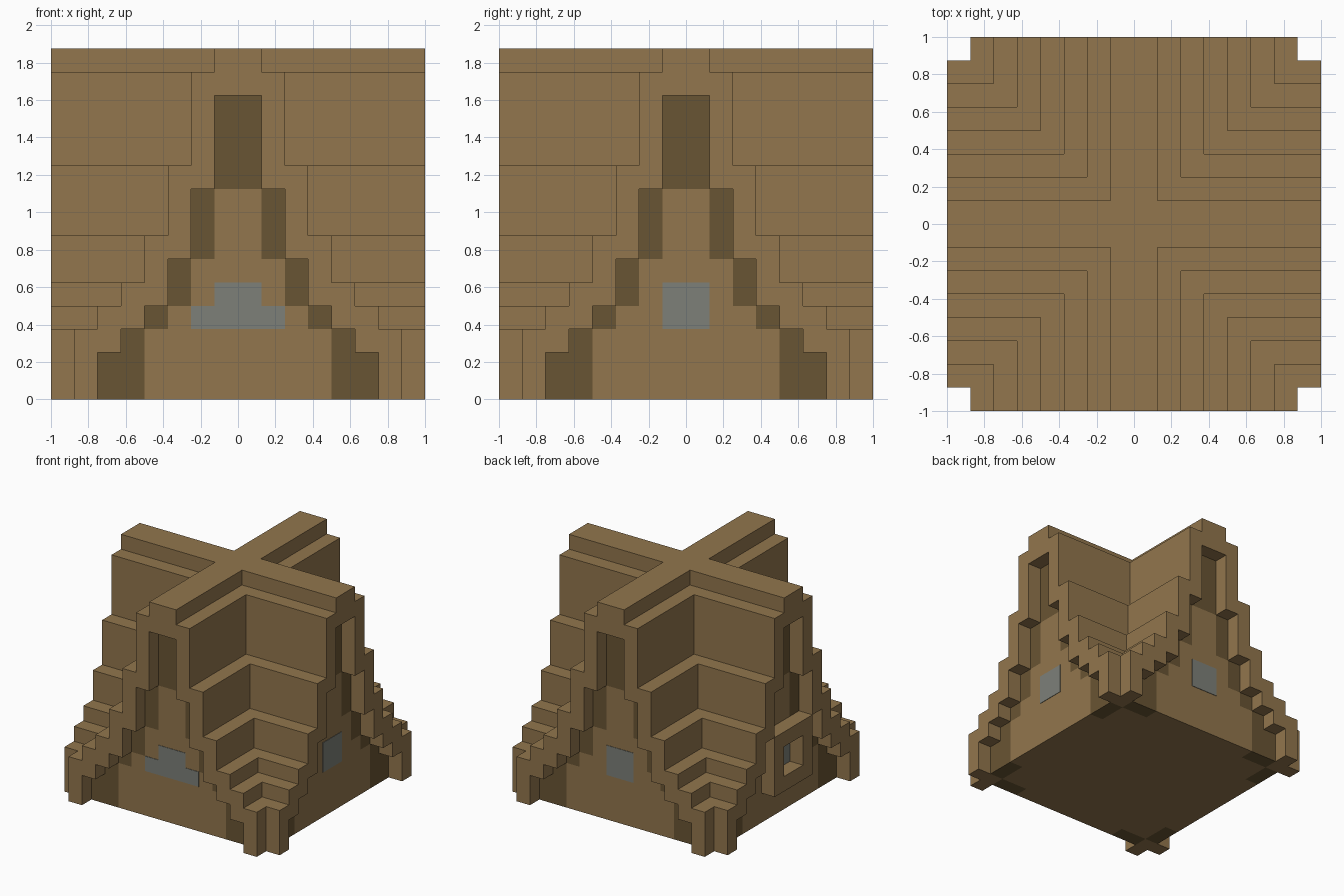
import bpy, bmesh
from math import pi
from mathutils import Matrix

cube = bpy.data.objects.get("Cube")
if cube:
    bpy.data.objects.remove(cube, do_unlink=True)

U = 1 / 8  # block size; all shapes below are measured in blocks

# Stepped outlines, listed from the ridge down as (half width, top height)
ROOF = [(1, 15), (2, 14), (3, 10), (4, 7), (5, 5), (6, 4), (7, 3)]
OPENING = [(1, 13), (2, 9), (3, 6), (4, 4), (5, 3), (6, 2)]
WALL = [(1, 9), (2, 6), (3, 4), (4, 3)]


def material(name, color):
    m = bpy.data.materials.new(name)
    m.use_nodes = True
    m.diffuse_color = (*color, 1)
    m.node_tree.nodes["Principled BSDF"].inputs["Base Color"].default_value = (*color, 1)
    return m


brown = material("wood_brown", (0.287, 0.181, 0.074))
dark = material("dark_wood", (0.141, 0.089, 0.033))
glass = material("window_grey", (0.205, 0.216, 0.191))


def prism(bm, points, direction):
    """Extrude a closed outline of 3D points."""
    face = bm.faces.new([bm.verts.new(p) for p in points])
    new = bmesh.ops.extrude_face_region(bm, geom=[face], use_keep_orig=True)["geom"]
    bmesh.ops.translate(bm, vec=direction,
                        verts=[g for g in new if isinstance(g, bmesh.types.BMVert)])


def panel(bm, outline, y0, y1):
    """Extrude an x-z outline from depth y0 to y1."""
    prism(bm, [(x, y0, z) for x, z in outline], (0, y1 - y0, 0))


def rect(x0, x1, z0, z1):
    return [(x0, z0), (x1, z0), (x1, z1), (x0, z1)]


def steps(tiers):
    """Stepped line from the bottom left over the top to the bottom right."""
    right = []
    for i, (half, top) in enumerate(tiers):
        below = tiers[i + 1][1] if i + 1 < len(tiers) else 0
        right += [(half, top), (half, below)]
    return [(-x, z) for x, z in reversed(right)] + right


def finish(bm, name, mat, turn=0):
    bmesh.ops.recalc_face_normals(bm, faces=bm.faces)
    bm.transform(Matrix.Rotation(turn * pi / 2, 4, "Z") @ Matrix.Scale(U, 4))
    mesh = bpy.data.meshes.new(name)
    bm.to_mesh(mesh)
    bm.free()
    mesh.materials.append(mat)
    bpy.context.collection.objects.link(bpy.data.objects.new(name, mesh))


# Cross-shaped roof core, one tier per step
core = bmesh.new()
END = 6
for i, (half, top) in enumerate(ROOF):
    low = ROOF[i + 1][1] if i + 1 < len(ROOF) else 0
    if half < END:
        quarter = [(END, -half), (END, half), (half, half)]
    else:
        quarter = [(END, END)]
    plan = []
    for k in range(4):
        for x, y in quarter:
            for _ in range(k):
                x, y = -y, x
            plan.append((x, y, low))
    prism(core, plan, (0, 0, top - low))
finish(core, "roof_core", brown)

# Gable rim, wall, dark trim and window on each of the four ends
for turn, side in enumerate(["front", "right", "back", "left"]):
    rim = bmesh.new()
    panel(rim, steps(ROOF) + steps(OPENING)[::-1], -8, -6)
    finish(rim, side + "_gable_rim", brown, turn)

    wall = bmesh.new()
    panel(wall, steps(WALL), -7, -6)
    finish(wall, side + "_wall", brown, turn)

    trim = bmesh.new()
    panel(trim, rect(-1, 1, 9, 13), -7, -6)
    for x, z0, z1 in [(1, 6, 9), (2, 4, 6), (3, 3, 4), (4, 0, 3), (5, 0, 2)]:
        panel(trim, rect(x, x + 1, z0, z1), -7, -6)
        panel(trim, rect(-x - 1, -x, z0, z1), -7, -6)
    finish(trim, side + "_dark_trim", dark, turn)

    window = bmesh.new()
    shape = [(2, 4)] if side == "front" else [(1, 3)]
    panel(window, steps([(1, 5)] + shape)[1:-1] if side == "front"
          else rect(-1, 1, 3, 5), -7.03, -7)
    if side == "front":
        window.clear()
        panel(window, [(-2, 3), (-2, 4), (-1, 4), (-1, 5),
                       (1, 5), (1, 4), (2, 4), (2, 3)], -7.03, -7)
    finish(window, side + "_window", glass, turn)

# Projecting window frame on the left end
frame = bmesh.new()
for bar in [(-2, 2, 2, 3), (-2, 2, 5, 6), (-2, -1, 3, 5), (1, 2, 3, 5)]:
    panel(frame, rect(*bar), -8, -7)
finish(frame, "left_window_frame", brown, 3)
